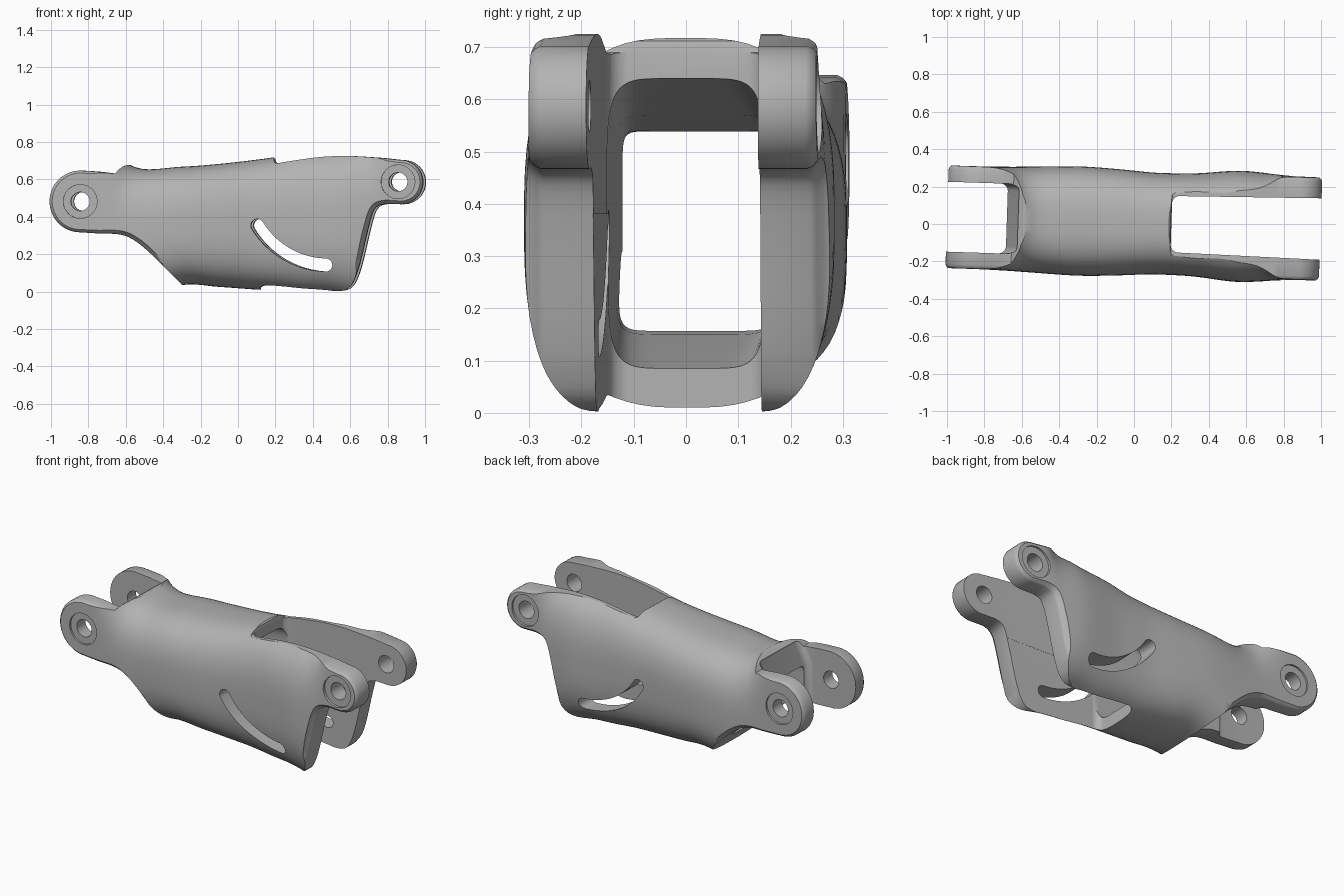
import bpy, bmesh
from math import cos, sin, pi, radians, copysign
from mathutils import Matrix

cube = bpy.data.objects.get("Cube")
if cube:
    bpy.data.objects.remove(cube, do_unlink=True)


def new_object(name, bm):
    bmesh.ops.recalc_face_normals(bm, faces=bm.faces)
    mesh = bpy.data.meshes.new(name)
    bm.to_mesh(mesh)
    bm.free()
    obj = bpy.data.objects.new(name, mesh)
    bpy.context.collection.objects.link(obj)
    return obj


def loft(name, rings):
    """Skin closed rings of equal length and cap both ends."""
    bm = bmesh.new()
    loops = [[bm.verts.new(p) for p in ring] for ring in rings]
    count = len(loops[0])
    for a, b in zip(loops, loops[1:]):
        for i in range(count):
            j = (i + 1) % count
            bm.faces.new((a[i], a[j], b[j], b[i]))
    bm.faces.new(loops[0])
    bm.faces.new(loops[-1])
    return new_object(name, bm)


def arc(cx, cz, r, start, end, steps=20):
    angles = [radians(start + (end - start) * i / steps) for i in range(steps + 1)]
    return [(cx + r * cos(a), cz + r * sin(a)) for a in angles]


def spline(stations, steps=6):
    """Catmull-Rom through rows of numbers."""
    rows = [stations[0]] + stations + [stations[-1]]
    out = []
    for p, q, r, s in zip(rows, rows[1:], rows[2:], rows[3:]):
        for k in range(steps):
            t = k / steps
            out.append([b + 0.5 * t * (c - a + t * (2*a - 5*b + 4*c - d + t * (3*(b - c) + d - a)))
                        for a, b, c, d in zip(p, q, r, s)])
    return out + [stations[-1]]


def section(x, half_width, low, high, n, count=72):
    """Rounded-rectangle cross-section standing across x."""
    def power(v):
        return copysign(abs(v) ** (2 / n), v)
    mid, h = (low + high) / 2, (high - low) / 2
    angles = [2 * pi * (i + 0.5) / count for i in range(count)]
    return [(x, half_width * power(cos(a)), mid + h * power(sin(a))) for a in angles]


def prism(name, outline, y0, y1):
    return loft(name, [[(x, y, z) for x, z in outline] for y in (y0, y1)])


def slot(name, levels, far, near_half, far_half, r=0.04):
    """Open-ended slot, rounded in its inner corners; levels are (z, inner end x)."""
    d = copysign(1, far)
    rings = []
    for z, end in levels:
        side = [(end + d * (r - r * sin(a)), near_half - r + r * cos(a))
                for a in [pi / 2 * i / 8 for i in range(9)]]
        half = [(far, far_half)] + side
        rings.append([(x, y, z) for x, y in half] + [(x, -y, z) for x, y in reversed(half)])
    return loft(name, rings)


def combine(target, tool, operation):
    mod = target.modifiers.new("cut", 'BOOLEAN')
    mod.operation, mod.solver, mod.object = operation, 'EXACT', tool
    bpy.context.view_layer.objects.active = target
    bpy.ops.object.modifier_apply(modifier=mod.name)
    bpy.data.objects.remove(tool, do_unlink=True)


# Rounded outer body: x, half width, low z, high z, roundness
body = loft("link_body", [section(*row) for row in spline([
    [-1.1, .275, -.6, 1.4, 3], [-.85, .275, -.5, 1.3, 3], [-.68, .278, -.2, .82, 3],
    [-.55, .283, -.04, .665, 2.8], [-.3, .292, .035, .668, 2.8], [-.1, .285, .025, .683, 2.8],
    [.08, .273, .012, .703, 2.8], [.2, .272, .005, .72, 2.8], [.34, .277, -.01, .75, 2.8],
    [.55, .297, -.03, .77, 2.8], [.72, .288, -.12, .84, 2.8], [.85, .278, -.4, 1.2, 3],
    [1.1, .275, -.5, 1.4, 3]])])

# Side silhouette with chamfered rims
outline = arc(-.835, .482, .165, 90, 270, 32)
outline += spline([[-.74, .311], [-.62, .305], [-.54, .27], [-.45, .195], [-.36, .105], [-.295, .035]], 4)
outline += [(-.27, .02), (.1, -.01), (.13, .016), (.2, .014)]
outline += spline([[.4, .004], [.55, .004], [.605, .025], [.637, .08], [.665, .17],
                   [.7, .32], [.728, .42], [.755, .457], [.8, .469]], 4)
outline += arc(.88, .585, .118, -90, 90, 28)
outline += spline([[.78, .714], [.6, .725], [.45, .72], [.3, .7], [.215, .686]], 4)
outline += [(.2, .69), (.195, .712), (.18, .722), (0, .71), (-.6, .675), (-.63, .655), (-.65, .63), (-.75, .642)]
silhouette = prism("silhouette", outline, -.255, .255)
bm = bmesh.new()
bm.from_mesh(silhouette.data)
for cap in [f for f in bm.faces if len(f.verts) > 4]:
    cap.normal_update()
    for width, depth in ((.006, .012), (.014, .012), (.01, .03)):
        bmesh.ops.inset_region(bm, faces=[cap], thickness=width, depth=0)
        bmesh.ops.translate(bm, verts=cap.verts, vec=(0, copysign(depth, cap.calc_center_median().y), 0))
bm.to_mesh(silhouette.data)
bm.free()
combine(body, silhouette, 'INTERSECT')

# Hollow core and open forks at both ends
combine(body, loft("core", [section(*row) for row in (
    (-1.2, .15, .19, .53, 14), (-.62, .15, .17, .54, 14), (-.3, .15, .15, .57, 9),
    (.12, .15, .085, .63, 6), (.2, .15, .08, .64, 6), (.4, .15, .07, .65, 6))]), 'DIFFERENCE')
combine(body, slot("left_fork", [(-.2, -.68), (.54, -.68), (.65, -.62), (1, -.62)],
                   -1.2, .187, .187), 'DIFFERENCE')
combine(body, slot("upper_fork", [(.38, .2), (1, .2)], 1.2, .151, .168), 'DIFFERENCE')
combine(body, slot("lower_fork", [(-.3, .12), (.381, .12)], 1.2, .151, .168), 'DIFFERENCE')

# Curved guide slot through both walls
cx, cz, radius, w, a0, a1 = .49, .585, .443, .035, 211.5, 268.5
guide = arc(cx, cz, radius + w, a0, a1, 24)
guide += arc(cx + radius * cos(radians(a1)), cz + radius * sin(radians(a1)), w, a1, a1 + 180, 12)[1:-1]
guide += arc(cx, cz, radius - w, a1, a0, 24)
guide += arc(cx + radius * cos(radians(a0)), cz + radius * sin(radians(a0)), w, a0 + 180, a0 + 360, 12)[1:-1]
combine(body, prism("guide_slot", guide, -.5, .5), 'DIFFERENCE')

# Pin holes with shallow seats on the outer faces
for x, z in ((-.835, .482), (.865, .587)):
    combine(body, prism("pin_hole", arc(x, z, .05, 0, 354, 59), -.5, .5), 'DIFFERENCE')
    for side in (-1, 1):
        combine(body, prism("pin_seat", arc(x, z, .09, 0, 354, 59), side * .264, side * .5), 'DIFFERENCE')

# Slight yaw of the whole link
body.data.transform(Matrix.Translation((0, .006, 0)) @ Matrix.Rotation(-.033, 4, 'Z'))

# Plain grey finish
grey = bpy.data.materials.new("plain_grey")
grey.use_nodes = True
colour = (.45, .45, .45, 1)
grey.diffuse_color = colour
grey.node_tree.nodes["Principled BSDF"].inputs["Base Color"].default_value = colour
body.data.materials.clear()
body.data.materials.append(grey)
for face in body.data.polygons:
    face.material_index = 0
bpy.ops.object.select_all(action='DESELECT')
body.select_set(True)
bpy.context.view_layer.objects.active = body
bpy.ops.object.shade_smooth_by_angle(angle=radians(32))
